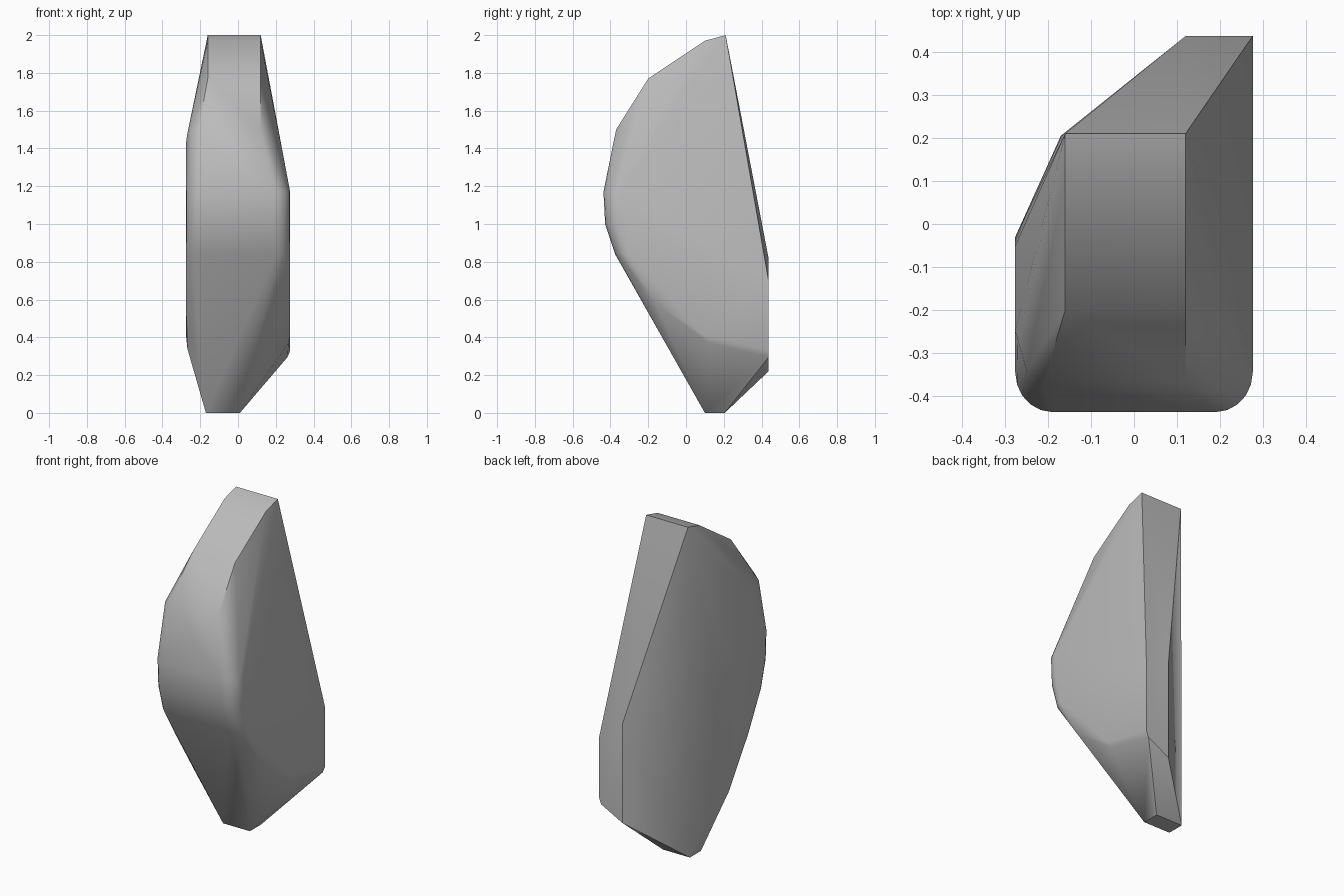
import bpy, bmesh, math

cube = bpy.data.objects.get("Cube")
if cube:
    bpy.data.objects.remove(cube, do_unlink=True)

stone = bpy.data.materials.new("stone_grey")
stone.use_nodes = True
grey = (0.5, 0.5, 0.5, 1)
stone.diffuse_color = grey
stone.node_tree.nodes["Principled BSDF"].inputs["Base Color"].default_value = grey


def rounded_row(z, front, side, inner, outer=0.276, steps=5):
    """Rounded front corners at one height, on both sides."""
    row = []
    for sign in (-1, 1):
        for i in range(steps + 1):
            a = math.pi / 2 * i / steps
            row.append((sign * (inner + (outer - inner) * math.sin(a)),
                        front + (side - front) * (1 - math.cos(a)), z))
    return row


# Flat tip and front ridge
points = [(x, y, z) for x in (-0.16, 0.12)
          for y, z in ((0.21, 2), (0.1, 1.97), (-0.2, 1.77))]
points += [(0.12, -0.37, 1.5), (-0.21, -0.37, 1.5), (-0.25, -0.34, 1.49), (-0.27, -0.27, 1.47)]

# Rounded belly
points += rounded_row(1.17, -0.437, -0.345, 0.19)
points += rounded_row(1.0, -0.428, -0.34, 0.19)
points += rounded_row(0.84, -0.375, -0.3, 0.2)

# Right and left flanks
points += [(0.276, -0.16, 0.58), (0.276, 0.1, 0.41), (0.268, 0.12, 0.37),
           (0.276, 0.437, 0.33), (0.276, 0.437, 0.7)]
points += [(-0.276, -0.05, 1.15), (-0.276, -0.03, 0.42), (-0.268, -0.03, 0.34),
           (-0.276, -0.25, 1.42), (-0.276, -0.2, 0.62)]

# Narrow back and small base
points += [(0.12, 0.437, 0.82), (0.12, 0.437, 0.22), (0.262, 0.437, 0.295)]
points += [(x, y, 0) for x in (-0.17, 0.01) for y in (0.1, 0.205)]

# Wrap the points in a faceted skin
bm = bmesh.new()
for p in points:
    bm.verts.new(p)
hull = bmesh.ops.convex_hull(bm, input=bm.verts)
bmesh.ops.delete(bm, geom=[v for v in bm.verts if not v.link_faces], context="VERTS")
bmesh.ops.dissolve_limit(bm, angle_limit=math.radians(1), verts=bm.verts, edges=bm.edges)
bmesh.ops.recalc_face_normals(bm, faces=bm.faces)
mesh = bpy.data.meshes.new("rock")
bm.to_mesh(mesh)
bm.free()
mesh.materials.append(stone)
rock = bpy.data.objects.new("rock", mesh)
bpy.context.collection.objects.link(rock)

# Smooth the belly, keep the ridges crisp
bpy.ops.object.select_all(action="DESELECT")
rock.select_set(True)
bpy.context.view_layer.objects.active = rock
bpy.ops.object.shade_smooth_by_angle(angle=math.radians(32))
